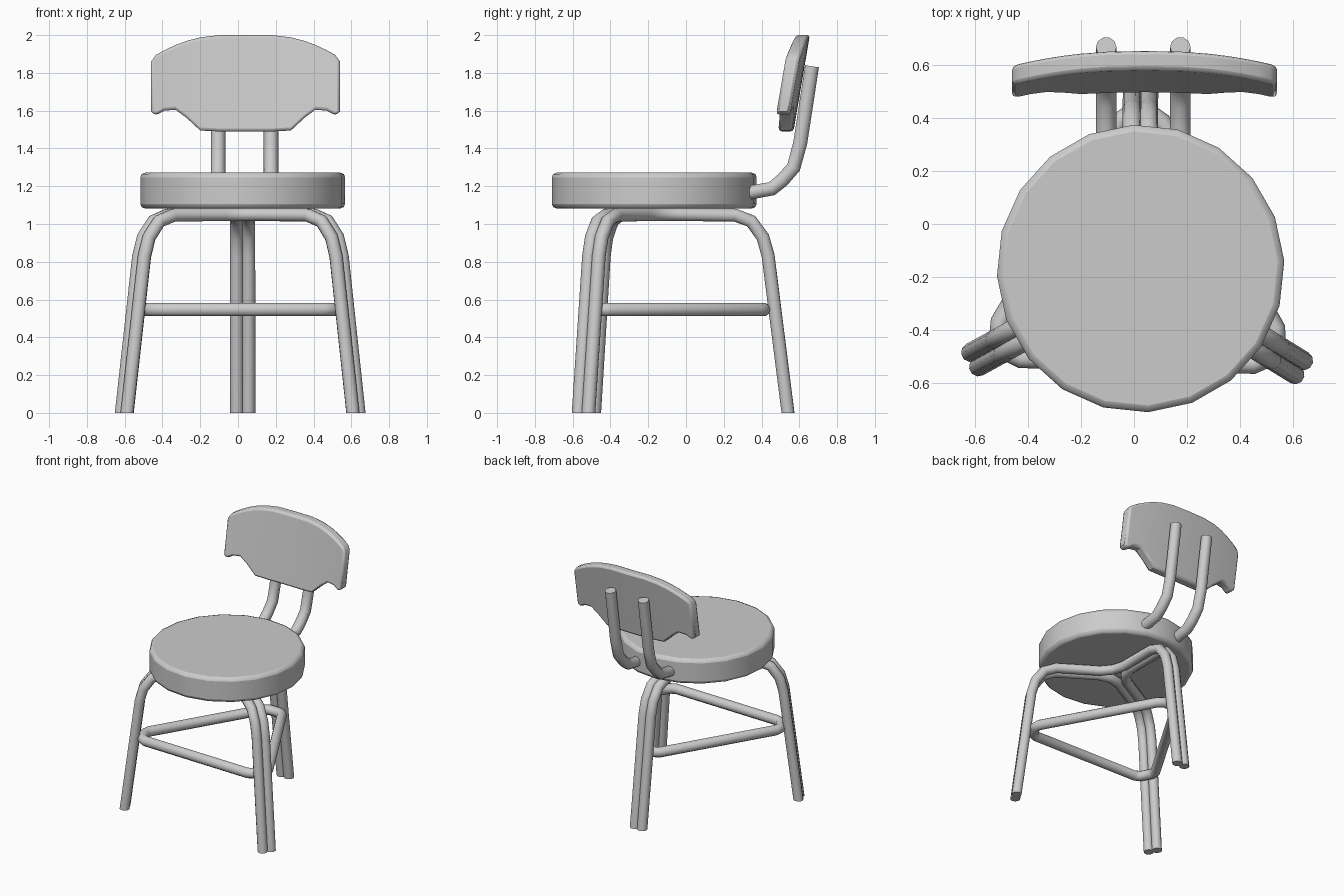
import bpy, bmesh, math
from mathutils import Vector

if "Cube" in bpy.data.objects:
    bpy.data.objects.remove(bpy.data.objects["Cube"])

HUB = Vector((0.02, -0.17, 0))
FEET = [Vector((0.025, 0.54, 0)), Vector((-0.625, -0.525, 0)), Vector((0.62, -0.54, 0))]
DIRS = [(f - HUB).normalized() for f in FEET]


def smooth(obj, angle=40):
    bpy.ops.object.select_all(action='DESELECT')
    obj.select_set(True)
    bpy.context.view_layer.objects.active = obj
    bpy.ops.object.shade_smooth_by_angle(angle=math.radians(angle))


def tube(name, points, radius, closed=False):
    """Round tube swept along a path of points."""
    cu = bpy.data.curves.new(name, 'CURVE')
    cu.dimensions = '3D'
    cu.bevel_depth = radius
    cu.bevel_resolution = 3
    cu.use_fill_caps = True
    sp = cu.splines.new('POLY')
    sp.points.add(len(points) - 1)
    for p, co in zip(sp.points, points):
        p.co = (*co, 1)
    sp.use_cyclic_u = closed
    obj = bpy.data.objects.new(name, cu)
    bpy.context.collection.objects.link(obj)
    bpy.ops.object.select_all(action='DESELECT')
    obj.select_set(True)
    bpy.context.view_layer.objects.active = obj
    bpy.ops.object.convert(target='MESH')
    obj = bpy.context.object
    smooth(obj, 50)
    return obj


def side(i, j):
    """Unit vector across leg i, pointing towards leg j."""
    return (DIRS[j] - DIRS[j].dot(DIRS[i]) * DIRS[i]).normalized()


def mesh_object(name, bm):
    me = bpy.data.meshes.new(name)
    bm.to_mesh(me)
    bm.free()
    obj = bpy.data.objects.new(name, me)
    bpy.context.collection.objects.link(obj)
    return obj


# Seat: a 20-sided disc with softened rims
bpy.ops.mesh.primitive_cylinder_add(vertices=20, radius=0.543, depth=0.19,
                                    location=(0.025, -0.168, 1.177),
                                    rotation=(0, 0, math.radians(3)))
seat = bpy.context.object
seat.name = "seat"
bev = seat.modifiers.new("rim", 'BEVEL')
bev.width, bev.segments = 0.025, 2
bev.limit_method, bev.angle_limit = 'ANGLE', math.radians(40)
smooth(seat, 35)

# Leg frame: three bent tubes, each running down two neighbouring legs
PROFILE = [(0.71, 0), (0.605, 0.83), (0.577, 0.93), (0.515, 1.015), (0.43, 1.047), (0.12, 1.05)]
for i, j in ((0, 1), (1, 2), (2, 0)):
    half_a = [HUB + DIRS[i] * r + side(i, j) * 0.031 + Vector((0, 0, z)) for r, z in PROFILE]
    half_b = [HUB + DIRS[j] * r + side(j, i) * 0.031 + Vector((0, 0, z)) for r, z in PROFILE]
    middle = HUB + (DIRS[i] + DIRS[j]).normalized() * 0.068 + Vector((0, 0, 1.05))
    leg = tube(f"leg_tube_{i + 1}", half_a + [middle] + half_b[::-1], 0.036)
    for v in leg.data.vertices:        # flat feet on the floor
        if v.co.z < 0.03:
            v.co.z = 0

# Stretcher: triangular ring with cut corners inside the legs
ring = []
for i in range(3):
    before, after = side(i, (i - 1) % 3), side(i, (i + 1) % 3)
    base = HUB + Vector((0, 0, 0.547))
    ring += [base + DIRS[i] * 0.555 + before * 0.08, base + DIRS[i] * 0.58 + before * 0.045,
             base + DIRS[i] * 0.58 + after * 0.045, base + DIRS[i] * 0.555 + after * 0.08]
tube("stretcher_ring", ring, 0.037, closed=True)

# Back posts
POST = [(0.33, 1.165), (0.455, 1.187), (0.51, 1.232), (0.57, 1.3), (0.605, 1.43), (0.667, 1.835)]
for name, x in (("back_post_left", -0.105), ("back_post_right", 0.175)):
    tube(name, [Vector((x, y, z)) for y, z in POST], 0.039)

# Backrest: bowed, tilted panel from (offset, bottom, top) columns
COLS = [(0, 1.49, 2.0), (0.14, 1.49, 2.0), (0.24, 1.495, 1.988), (0.31, 1.56, 1.97),
        (0.37, 1.605, 1.948), (0.43, 1.6, 1.92), (0.475, 1.575, 1.895), (0.5, 1.595, 1.86)]
columns = [(-d, b, t) for d, b, t in COLS[:0:-1]] + COLS
bm = bmesh.new()
layers = []
for off in (-0.037, 0.037):
    layers.append([[bm.verts.new((0.04 + d, 0.532 + off + 0.17 * (z - 1.49) - 0.14 * d * d, z))
                    for z in (b, t)] for d, b, t in columns])
front, back = layers
for k in range(len(columns) - 1):
    f0, f1, b0, b1 = front[k], front[k + 1], back[k], back[k + 1]
    bm.faces.new((f0[0], f1[0], f1[1], f0[1]))
    bm.faces.new((b1[0], b0[0], b0[1], b1[1]))
    bm.faces.new((f0[1], f1[1], b1[1], b0[1]))
    bm.faces.new((f1[0], f0[0], b0[0], b1[0]))
for k in (0, -1):
    bm.faces.new((front[k][0], front[k][1], back[k][1], back[k][0]))
bmesh.ops.recalc_face_normals(bm, faces=bm.faces)
backrest = mesh_object("backrest", bm)
bev = backrest.modifiers.new("edges", 'BEVEL')
bev.width, bev.segments = 0.015, 2
bev.limit_method, bev.angle_limit = 'ANGLE', math.radians(60)
smooth(backrest, 40)
